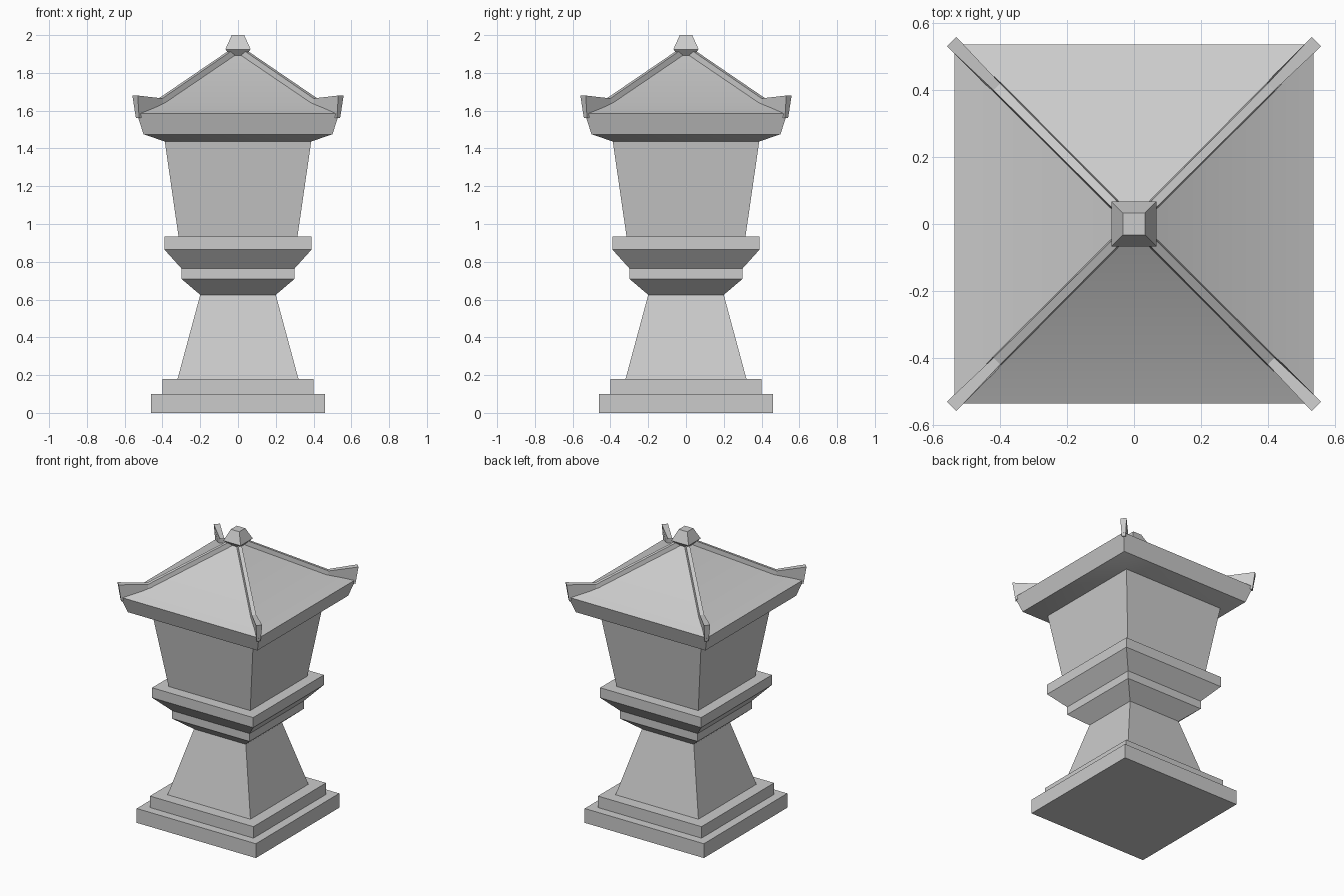
import bpy, bmesh, math
from mathutils import Vector

if "Cube" in bpy.data.objects:
    bpy.data.objects.remove(bpy.data.objects["Cube"])


def loft(bm, rings):
    """Skin a list of four-point rings and cap both ends."""
    loops = [[bm.verts.new(p) for p in ring] for ring in rings]
    for a, b in zip(loops, loops[1:]):
        for i in range(4):
            j = (i + 1) % 4
            bm.faces.new((a[i], a[j], b[j], b[i]))
    bm.faces.new(loops[0][::-1])
    bm.faces.new(loops[-1])


def finish(name, bm):
    bmesh.ops.recalc_face_normals(bm, faces=bm.faces)
    mesh = bpy.data.meshes.new(name)
    bm.to_mesh(mesh)
    bm.free()
    obj = bpy.data.objects.new(name, mesh)
    bpy.context.collection.objects.link(obj)
    return obj


def square_stack(name, profile):
    """Square part from (half width, height) pairs, bottom to top."""
    bm = bmesh.new()
    loft(bm, [[(-r, -r, z), (r, -r, z), (r, r, z), (-r, r, z)] for r, z in profile])
    return finish(name, bm)


# Stepped base and tapered pedestal
square_stack("base", [(0.46, 0), (0.46, 0.10), (0.40, 0.10), (0.40, 0.18)])
square_stack("pedestal", [(0.32, 0.18), (0.20, 0.625)])

# Flaring platform below the light box
square_stack("platform", [(0.20, 0.625), (0.30, 0.71), (0.30, 0.765),
                          (0.39, 0.865), (0.39, 0.935)])
square_stack("light_box", [(0.315, 0.935), (0.388, 1.44)])

# Roof with sloping fascia and slightly concave top
roof = square_stack("roof", [(0.388, 1.437), (0.50, 1.475), (0.536, 1.585),
                             (0.41, 1.642), (0.035, 1.895)])
bpy.context.view_layer.objects.active = roof
roof.select_set(True)
bpy.ops.object.shade_smooth_by_angle(angle=math.radians(30))

# Finial
square_stack("finial", [(0.035, 1.89), (0.067, 1.925), (0.033, 2.0)])

# Hip ridges with upturned horns:
# bottom (offset, z, half width), top (offset, z, half width)
RIDGE = [
    ((0.03, 1.87, 0.018), (0.03, 1.925, 0.012)),
    ((0.41, 1.61, 0.020), (0.41, 1.665, 0.014)),
    ((0.532, 1.56, 0.012), (0.545, 1.68, 0.020)),
]
bm = bmesh.new()
for k in range(4):
    angle = math.pi / 4 + k * math.pi / 2
    out = Vector((math.cos(angle), math.sin(angle), 0))
    side = Vector((-out.y, out.x, 0))
    up = Vector((0, 0, 1))
    rings = []
    for (db, zb, wb), (dt, zt, wt) in RIDGE:
        b = out * db * math.sqrt(2) + up * zb
        t = out * dt * math.sqrt(2) + up * zt
        rings.append([b - side * wb, b + side * wb, t + side * wt, t - side * wt])
    loft(bm, rings)
finish("hip_ridges", bm)
